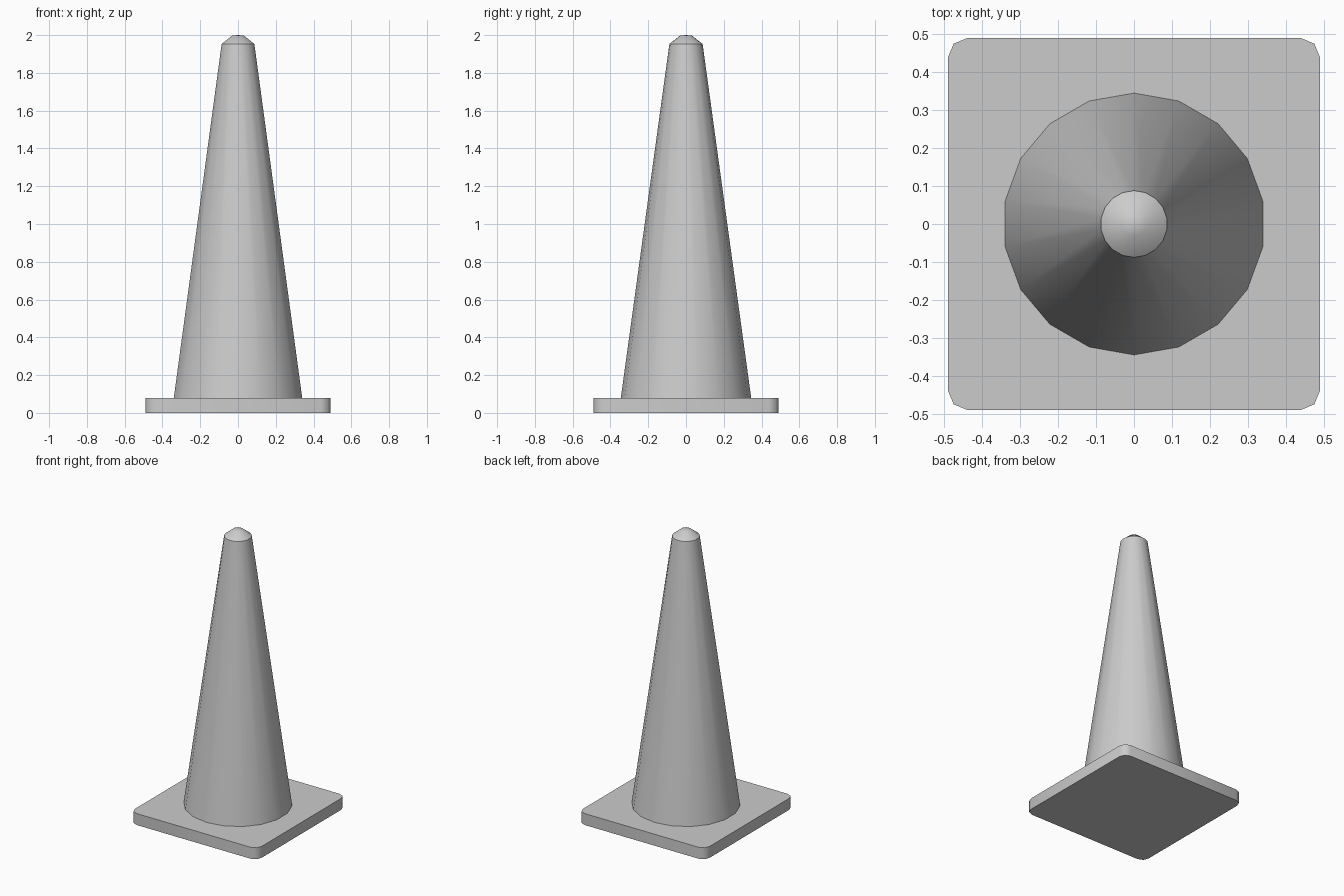
import bpy, bmesh
from math import sin, cos, pi, radians

cube = bpy.data.objects.get("Cube")
if cube:
    bpy.data.objects.remove(cube, do_unlink=True)

SIDES = 18
HALF = 0.49
THICK = 0.08

grey = bpy.data.materials.new("plain_grey")
grey.use_nodes = True
colour = (0.6, 0.6, 0.6, 1)
grey.diffuse_color = colour
grey.node_tree.nodes["Principled BSDF"].inputs["Base Color"].default_value = colour


def finish(name, bm, angle):
    """Turn a bmesh into a smooth-shaded object with sharp creases."""
    bmesh.ops.recalc_face_normals(bm, faces=bm.faces)
    mesh = bpy.data.meshes.new(name)
    bm.to_mesh(mesh)
    bm.free()
    mesh.materials.append(grey)
    obj = bpy.data.objects.new(name, mesh)
    bpy.context.collection.objects.link(obj)
    bpy.ops.object.select_all(action="DESELECT")
    obj.select_set(True)
    bpy.context.view_layer.objects.active = obj
    bpy.ops.object.shade_smooth_by_angle(angle=radians(angle))
    return obj


# Square base plate with rounded upright corners
bm = bmesh.new()
bmesh.ops.create_cube(bm, size=1)
for v in bm.verts:
    v.co = (v.co.x * 2 * HALF, v.co.y * 2 * HALF, (v.co.z + 0.5) * THICK)
upright = [e for e in bm.edges if abs(e.verts[0].co.z - e.verts[1].co.z) > THICK / 2]
bmesh.ops.bevel(bm, geom=upright, offset=0.05, segments=2, profile=0.5, affect="EDGES")
finish("base_plate", bm, 50)

# Tapered body with a blunt domed tip, one vertex of each ring facing +y
bm = bmesh.new()
rings = []
for r, z in [(0.345, THICK), (0.088, 1.953), (0.032, 1.997)]:
    rings.append([bm.verts.new((r * sin(2 * pi * i / SIDES), r * cos(2 * pi * i / SIDES), z))
                  for i in range(SIDES)])
tip = bm.verts.new((0, 0, 2))
for i in range(SIDES):
    j = (i + 1) % SIDES
    for low, high in zip(rings, rings[1:]):
        bm.faces.new((low[i], low[j], high[j], high[i]))
    bm.faces.new((rings[-1][i], rings[-1][j], tip))
finish("cone_body", bm, 40)
